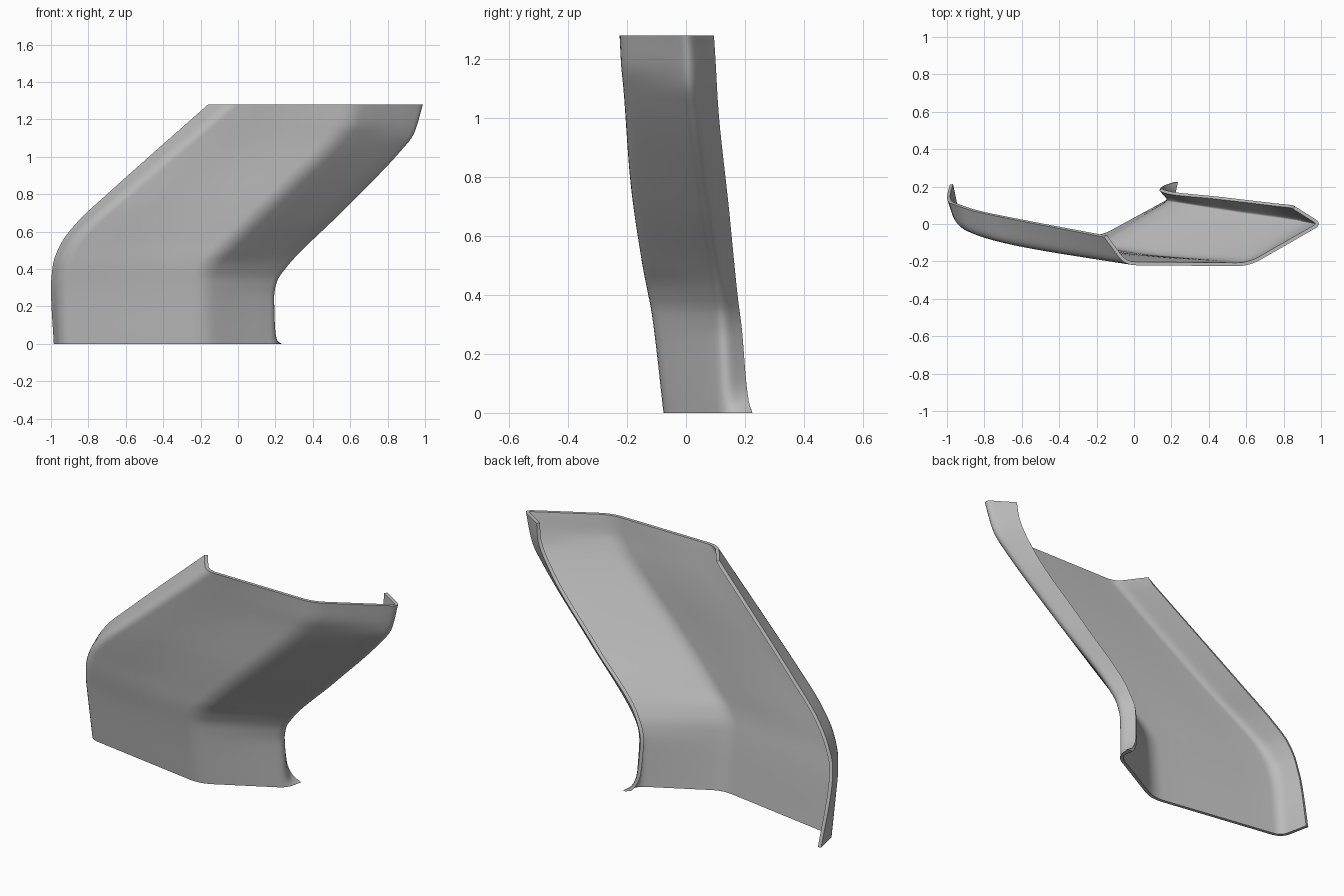
import bpy
import bmesh
from mathutils import Vector

HEIGHT = 1.28
THICKNESS = 0.018
ROWS = 64

# Guide paths running up the panel: (z, x, y)
left_lip = [(0, -.985, .21), (.3, -1, .14), (.42, -.99, .115), (.53, -.95, .1),
            (.65, -.86, .07), (.8, -.70, .035), (HEIGHT, -.16, -.07)]
left_corner = [(0, -.95, .04), (.3, -.955, 0), (.42, -.94, -.025), (.53, -.895, -.05),
               (.65, -.79, -.085), (.8, -.615, -.125), (HEIGHT, -.05, -.22)]
crease = [(0, -.18, -.085), (.34, -.185, -.125), (.42, -.155, -.14), (.5, -.08, -.155),
          (.8, .225, -.195), (1.1, .53, -.215), (1.18, .59, -.222), (HEIGHT, .615, -.226)]
right_corner = [(0, .215, .13), (.25, .21, .12), (.33, .225, .115), (.41, .28, .11),
                (.7, .57, .065), (1.03, .89, .02), (1.12, .96, .01), (HEIGHT, 1.01, 0)]
right_lip = [(0, .235, .225), (.03, .19, .215), (.1, .16, .205), (.28, .15, .19),
             (.4, .19, .175), (.7, .46, .145), (1.03, .76, .11), (1.2, .85, .1),
             (HEIGHT, .86, .095)]
guides = [left_lip, left_corner, crease, right_corner, right_lip]
fillets = [0, .06, .07, .05, 0]


def sample(path, z, axis):
    """Smooth interpolation along a guide that never overshoots its points."""
    steps = [b[0] - a[0] for a, b in zip(path, path[1:])]
    slopes = [(b[axis] - a[axis]) / h for a, b, h in zip(path, path[1:], steps)]
    tangents = [slopes[0]]
    for before, after in zip(slopes, slopes[1:]):
        same_way = before * after > 0
        tangents.append(2 * before * after / (before + after) if same_way else 0)
    tangents.append(slopes[-1])
    k = 0
    while k < len(steps) - 1 and z > path[k + 1][0]:
        k += 1
    h = steps[k]
    t = (z - path[k][0]) / h
    start, end = path[k][axis], path[k + 1][axis]
    ease = t * t * (3 - 2 * t)
    bend = t * (1 - t) * ((1 - t) * tangents[k] - t * tangents[k + 1])
    return start + (end - start) * ease + h * bend


def cross_section(z):
    """Horizontal outline of the sheet with rounded folds."""
    corners = [Vector((sample(g, z, 1), sample(g, z, 2), z)) for g in guides]
    outline = [corners[0]]
    for k in range(1, len(corners) - 1):
        here = corners[k]
        to_prev, to_next = corners[k - 1] - here, corners[k + 1] - here
        a = here + to_prev.normalized() * min(fillets[k], to_prev.length * .45)
        b = here + to_next.normalized() * min(fillets[k], to_next.length * .45)
        # flat run up to the fold, then the fold itself
        last = outline[-1]
        outline += [last.lerp(a, s / 4) for s in range(1, 4)]
        outline += [a.lerp(here, s / 6).lerp(here.lerp(b, s / 6), s / 6) for s in range(7)]
    last = outline[-1]
    outline += [last.lerp(corners[-1], s / 4) for s in range(1, 5)]
    return outline


def skin(bm, grid, flip=False):
    for low, high in zip(grid, grid[1:]):
        for j in range(len(low) - 1):
            quad = [low[j], low[j + 1], high[j + 1], high[j]]
            bm.faces.new(quad[::-1] if flip else quad)


# Outer skin
bm = bmesh.new()
outer = [[bm.verts.new(p) for p in cross_section(HEIGHT * i / ROWS)] for i in range(ROWS + 1)]
skin(bm, outer)
bm.normal_update()

# Inner skin, kept level at the top and bottom cuts
inner = []
for i, row in enumerate(outer):
    inner_row = []
    for v in row:
        n = v.normal.copy()
        if i in (0, ROWS):
            n.z = 0
            n.normalize()
        p = v.co - n * THICKNESS
        p.z = min(max(p.z, 0), HEIGHT)
        inner_row.append(bm.verts.new(p))
    inner.append(inner_row)
skin(bm, inner, flip=True)

# Rim joining the two skins
skin(bm, [inner[0], outer[0]])
skin(bm, [outer[-1], inner[-1]])
skin(bm, [[r[0] for r in outer], [r[0] for r in inner]])
skin(bm, [[r[-1] for r in inner], [r[-1] for r in outer]])
bmesh.ops.recalc_face_normals(bm, faces=bm.faces)

# Object and material
cube = bpy.data.objects.get("Cube")
if cube:
    bpy.data.objects.remove(cube, do_unlink=True)

mesh = bpy.data.meshes.new("folded_panel")
bm.to_mesh(mesh)
bm.free()
panel = bpy.data.objects.new("folded_panel", mesh)
bpy.context.collection.objects.link(panel)

grey = bpy.data.materials.new("plain_grey")
grey.use_nodes = True
colour = (.5, .5, .5, 1)
grey.diffuse_color = colour
grey.node_tree.nodes["Principled BSDF"].inputs["Base Color"].default_value = colour
mesh.materials.append(grey)

bpy.ops.object.select_all(action="DESELECT")
panel.select_set(True)
bpy.context.view_layer.objects.active = panel
bpy.ops.object.shade_smooth_by_angle(angle=.6)
